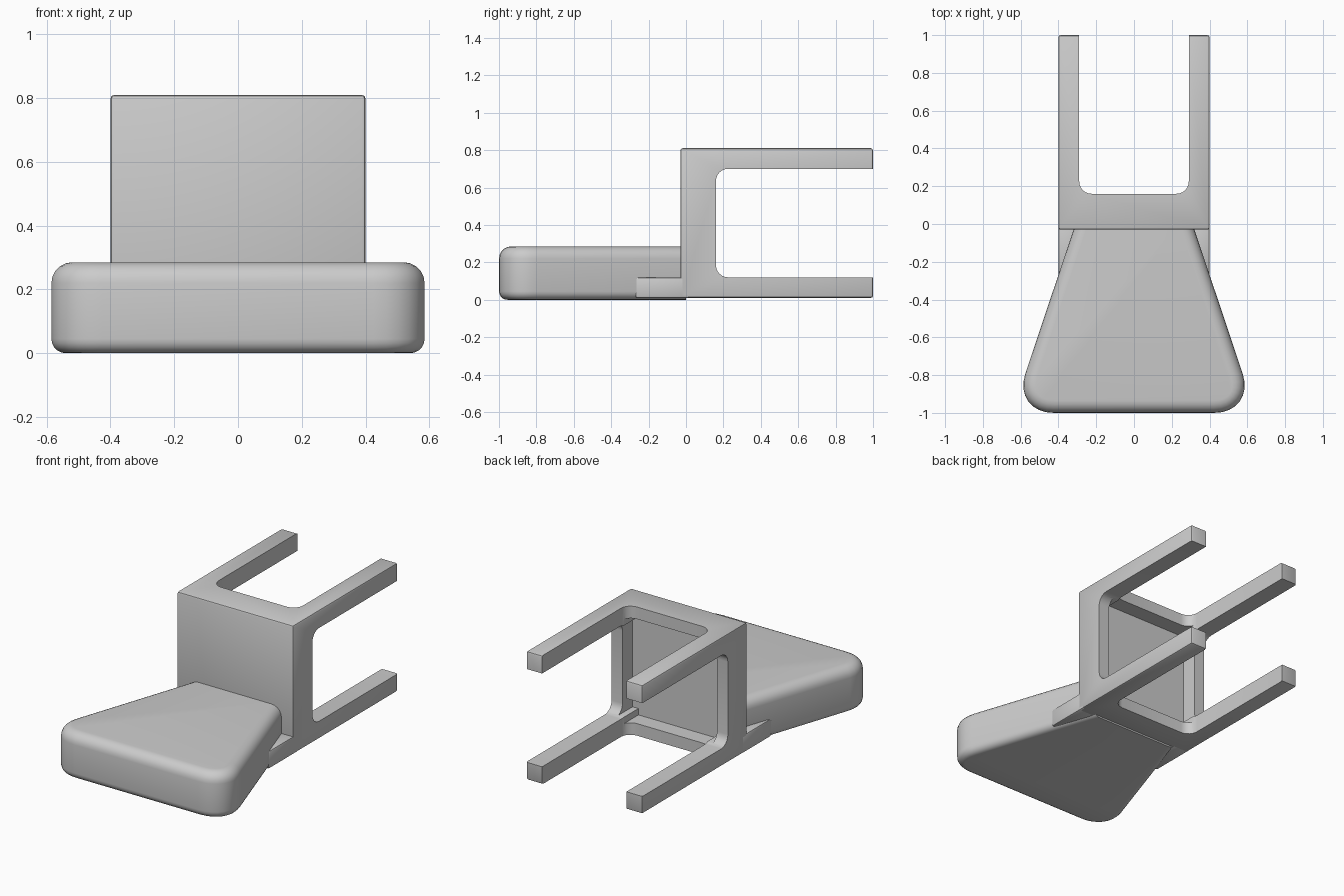
import bpy, bmesh
from mathutils import Vector

if "Cube" in bpy.data.objects:
    bpy.data.objects.remove(bpy.data.objects["Cube"])


def prism(name, plan, z0, z1):
    bm = bmesh.new()
    f = bm.faces.new([bm.verts.new((x, y, z0)) for x, y in plan])
    ext = bmesh.ops.extrude_face_region(bm, geom=[f])
    for v in ext["geom"]:
        if isinstance(v, bmesh.types.BMVert):
            v.co.z = z1
    bmesh.ops.recalc_face_normals(bm, faces=bm.faces)
    return bm


def bevel(bm, test, width, segs):
    edges = [e for e in bm.edges if test(*[v.co for v in e.verts])]
    bmesh.ops.bevel(bm, geom=edges, offset=width, segments=segs,
                    profile=0.5, affect='EDGES', clamp_overlap=True)


def box(name, lo, hi):
    return prism(name, [(lo[0], lo[1]), (hi[0], lo[1]), (hi[0], hi[1]), (lo[0], hi[1])], lo[2], hi[2])


def finish(bm, name):
    me = bpy.data.meshes.new(name)
    bm.to_mesh(me)
    bm.free()
    ob = bpy.data.objects.new(name, me)
    bpy.context.collection.objects.link(ob)
    return ob


def smooth(ob):
    bpy.ops.object.select_all(action='DESELECT')
    ob.select_set(True)
    bpy.context.view_layer.objects.active = ob
    bpy.ops.object.shade_smooth_by_angle(angle=0.6)


def along(axis):
    return lambda a, b: (b - a).length > 1e-5 and abs((b - a).normalized()[axis]) > 0.99


# Seat with four legs: one block, carved out by the gaps between the legs
bm = box("seat", (-0.4, -0.03, 0.01), (0.4, 1.0, 0.81))
bevel(bm, lambda a, b: True, 0.012, 2)
seat = finish(bm, "seat_and_legs")

cutters = []
for axis, lo, hi in ((0, (-1, 0.16, 0.12), (1, 1.4, 0.70)),
                     (2, (-0.29, 0.16, -1), (0.29, 1.4, 2))):
    bm = box("gap", lo, hi)
    bevel(bm, along(axis), 0.065, 6)
    cutters.append(finish(bm, "leg_gap_cutter"))

# Recess under the seat, leaving the leg corners and a thin apron
for lo, hi in (((-0.285, 0.06, 0.085), (0.285, 0.3, 0.735)),
               ((-0.325, 0.061, 0.125), (0.325, 0.3, 0.695))):
    cutters.append(finish(box("recess", lo, hi), "recess_cutter"))

bpy.context.view_layer.objects.active = seat
for c in cutters:
    m = seat.modifiers.new("cut", 'BOOLEAN')
    m.operation, m.solver, m.object = 'DIFFERENCE', 'EXACT', c
    bpy.ops.object.modifier_apply(modifier=m.name)
for c in cutters:
    bpy.data.objects.remove(c)
smooth(seat)

# Flared, cushioned backrest
H = 0.285
bm = prism("backrest", [(-0.31, 0), (-0.645, -1), (0.645, -1), (0.31, 0)], 0, H)
bevel(bm, lambda a, b: abs(a.z - b.z) > 0.1 and a.y < -0.9, 0.22, 8)
for z, width in ((H, 0.065), (0, 0.045)):
    bevel(bm, lambda a, b: abs(a.z - z) < 1e-4 and abs(b.z - z) < 1e-4
          and min(a.y, b.y) < -0.01, width, 5)
smooth(finish(bm, "backrest"))

# Short posts joining the rear legs to the backrest
for s, side in ((-1, "left"), (1, "right")):
    bm = box("post", (s * 0.345 - 0.055, -0.27, 0.01), (s * 0.345 + 0.055, 0.02, 0.12))
    bevel(bm, lambda a, b: True, 0.01, 2)
    smooth(finish(bm, "back_post_" + side))
